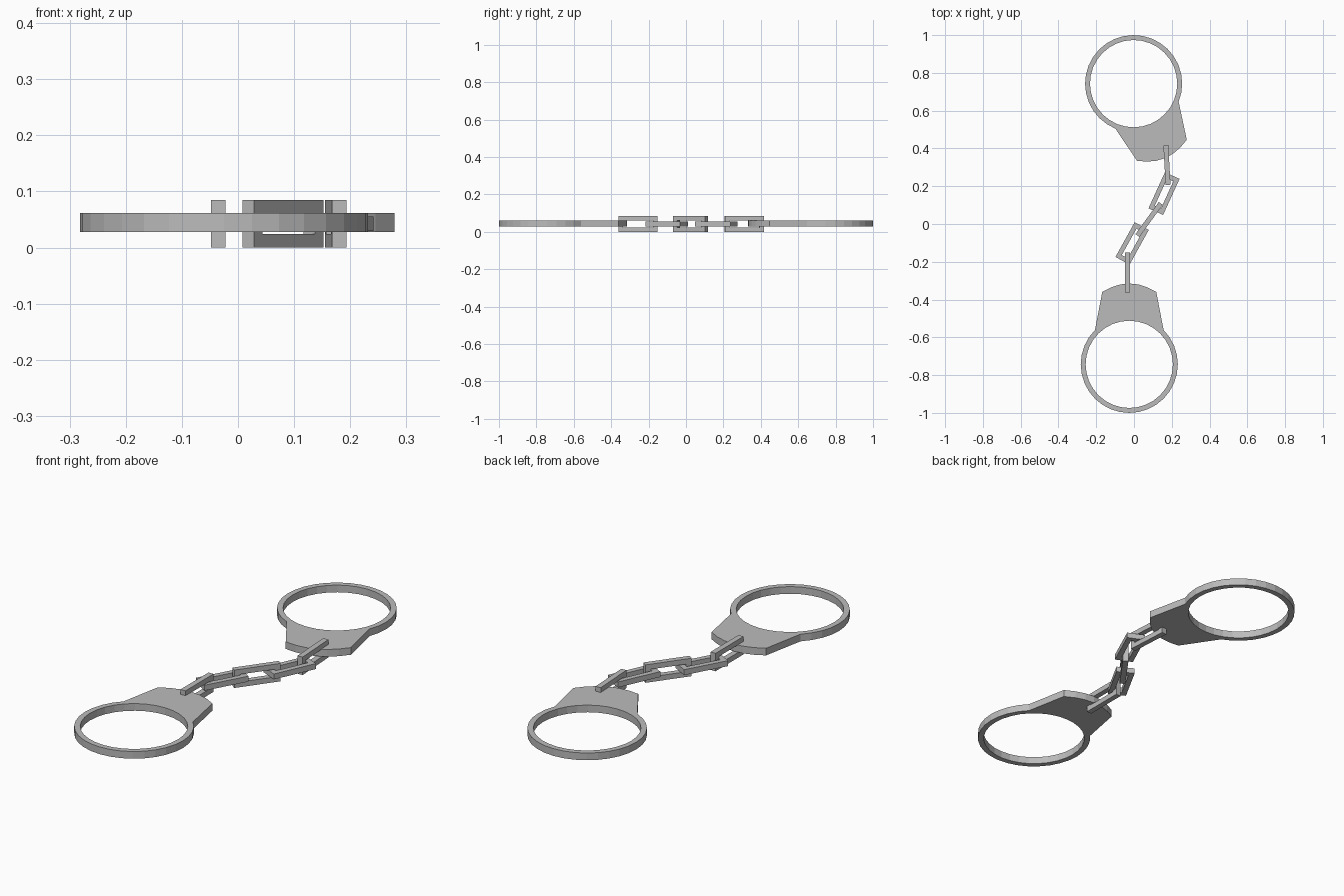
import bpy, bmesh
from math import cos, sin, pi, radians

cube = bpy.data.objects.get("Cube")
if cube:
    bpy.data.objects.remove(cube, do_unlink=True)

steel = bpy.data.materials.new("grey steel")
GREY = (0.5, 0.5, 0.5, 1)
steel.use_nodes = True
steel.diffuse_color = GREY
steel.node_tree.nodes["Principled BSDF"].inputs["Base Color"].default_value = GREY

MID_Z = 0.0425


def frame(name, outer, inner, thickness, location, rotation):
    """Flat solid between two matching closed outlines."""
    bm = bmesh.new()
    h = thickness / 2
    loops = [[bm.verts.new((x, y, z)) for x, y in pts]
             for pts, z in ((outer, h), (inner, h), (inner, -h), (outer, -h))]
    n = len(outer)
    for k in range(4):
        a, b = loops[k], loops[(k + 1) % 4]
        for i in range(n):
            j = (i + 1) % n
            bm.faces.new((a[i], a[j], b[j], b[i]))
    bmesh.ops.recalc_face_normals(bm, faces=bm.faces)
    mesh = bpy.data.meshes.new(name)
    bm.to_mesh(mesh)
    bm.free()
    mesh.materials.append(steel)
    ob = bpy.data.objects.new(name, mesh)
    ob.location = location
    ob.rotation_euler = rotation
    bpy.context.collection.objects.link(ob)


def cuff(name, x, y, turn):
    """Ring whose outer edge swells into the lock plate around local +y."""
    sides = 32
    ring = [(cos(2 * pi * i / sides), sin(2 * pi * i / sides)) for i in range(sides)]
    inner = [(0.231 * c, 0.231 * s) for c, s in ring]
    outer = [(0.257 * c, 0.257 * s) for c, s in ring]
    half = 0.143
    for k in range(7):
        t = 1 - k / 3
        outer[5 + k] = (half * t, 0.428 - 0.045 * t * t)
    frame(name, outer, inner, 0.034, (x, y, MID_Z + 0.0025), (0, 0, radians(turn)))


def link(name, x, y, turn, upright):
    """Rectangular chain link, lying flat or standing on edge."""
    def rect(a, b):
        return [(a, b), (-a, b), (-a, -b), (a, -b)]
    frame(name, rect(0.105, 0.0425), rect(0.08, 0.018), 0.026,
          (x, y, MID_Z), (pi / 2 if upright else 0, 0, radians(turn)))


# Cuffs
cuff("front_cuff", -0.025, -0.743, 0)
cuff("back_cuff", -0.002, 0.743, -157)

# Chain
link("chain_link_front", -0.035, -0.257, 90, True)
link("chain_link_front_flat", -0.01, -0.103, 61, False)
link("chain_link_middle", 0.08, 0.024, 54, True)
link("chain_link_back_flat", 0.159, 0.161, 65.5, False)
link("chain_link_back", 0.1745, 0.312, 93.3, True)
